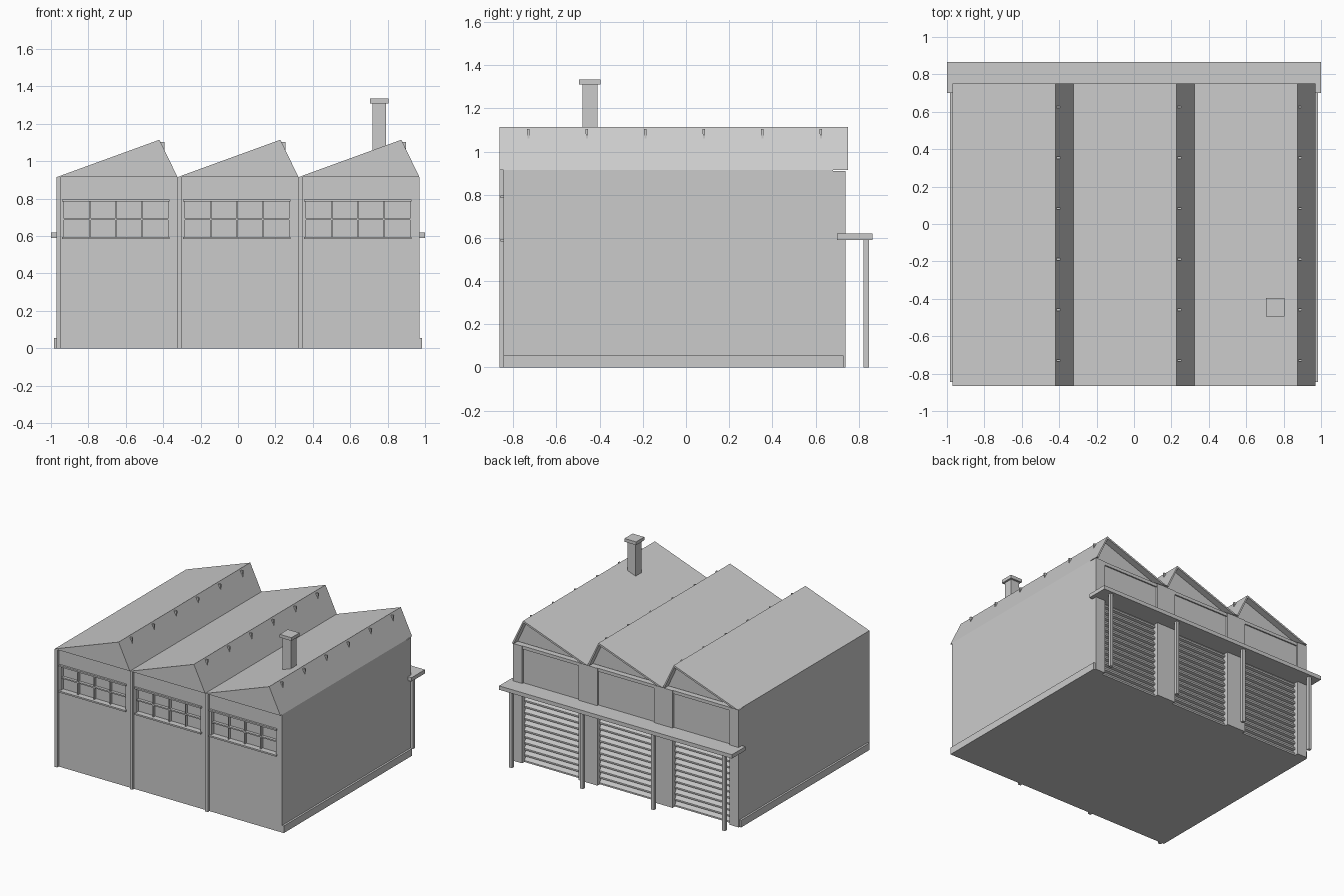
import bpy
import bmesh

cube = bpy.data.objects.get("Cube")
if cube:
    bpy.data.objects.remove(cube, do_unlink=True)

# Single plain grey
grey = bpy.data.materials.new("plain grey")
grey.use_nodes = True
colour = (0.6, 0.6, 0.6, 1)
grey.diffuse_color = colour
grey.node_tree.nodes["Principled BSDF"].inputs["Base Color"].default_value = colour


def finish(name, bm):
    bmesh.ops.recalc_face_normals(bm, faces=bm.faces[:])
    mesh = bpy.data.meshes.new(name)
    bm.to_mesh(mesh)
    bm.free()
    mesh.materials.append(grey)
    obj = bpy.data.objects.new(name, mesh)
    bpy.context.collection.objects.link(obj)
    return obj


def boxes(name, *spans):
    """One object made of boxes, each given as (x0, x1, y0, y1, z0, z1)."""
    bm = bmesh.new()
    for x0, x1, y0, y1, z0, z1 in spans:
        verts = bmesh.ops.create_cube(bm, size=1)["verts"]
        bmesh.ops.scale(bm, vec=(x1 - x0, y1 - y0, z1 - z0), verts=verts)
        bmesh.ops.translate(bm, vec=((x0 + x1) / 2, (y0 + y1) / 2, (z0 + z1) / 2), verts=verts)
    return finish(name, bm)


def prism(name, points, a, b, axis="y"):
    """Extrude a closed outline: (x, z) along y, or (y, z) along x."""
    bm = bmesh.new()
    if axis == "y":
        verts = [bm.verts.new((u, a, v)) for u, v in points]
        move = (0, b - a, 0)
    else:
        verts = [bm.verts.new((a, u, v)) for u, v in points]
        move = (b - a, 0, 0)
    face = bm.faces.new(verts)
    new = bmesh.ops.extrude_face_region(bm, geom=[face])["geom"]
    bmesh.ops.translate(bm, vec=move, verts=[g for g in new if isinstance(g, bmesh.types.BMVert)])
    return finish(name, bm)


HALF = 0.97                 # half width of the walls
PITCH = 2 * HALF / 3        # width of a bay
FRONT, BACK = -0.845, 0.74  # wall planes
GLASS, DOOR = -0.815, 0.68  # recessed planes
EAVE, PEAK = 0.915, 1.115
GABLE, ROOF_END = 0.70, 0.75
HEAD, SILL = 0.79, 0.59
DOOR_TOP = 0.61

# Main hall and the low plinths along its sides
boxes("hall_core", (-HALF, HALF, GLASS, DOOR, 0, EAVE))
for side, name in ((-1, "right_plinth"), (1, "left_plinth")):
    x0, x1 = sorted((side * (HALF - 0.01), side * 0.985))
    boxes(name, (x0, x1, FRONT, 0.73, 0, 0.055))

for i in range(3):
    s = -HALF + i * PITCH
    e = s + PITCH
    tag = f"_{i + 1}"

    # Front wall around the window opening
    w0, w1 = s + 0.04, s + 0.595
    boxes("front_wall" + tag,
          (s, e, FRONT, GLASS, 0, SILL), (s, e, FRONT, GLASS, HEAD, EAVE),
          (s, w0, FRONT, GLASS, SILL, HEAD), (w1, e, FRONT, GLASS, SILL, HEAD))
    boxes("front_pilaster" + tag, (s, s + 0.023, -0.865, FRONT, 0, EAVE))

    # Window ledges and glazing bars
    boxes("window_ledges" + tag,
          *[(w0 - 0.01, w1 + 0.01, -0.86, GLASS, z - 0.006, z + 0.006) for z in (SILL, HEAD)])
    step = (w1 - w0) / 4
    boxes("window_bars" + tag,
          (w0, w1, FRONT + 0.008, GLASS, 0.685, 0.695),
          *[(w0 + k * step - 0.004, w0 + k * step + 0.004, FRONT + 0.008, GLASS, SILL, HEAD)
            for k in (1, 2, 3)])

    # Sawtooth roof, closed at the front and overhanging the rear gable
    ridge = s + 0.55
    prism("roof" + tag, [(s, EAVE), (e, EAVE), (ridge, PEAK)], -0.865, GABLE)
    prism("rear_roof_edge" + tag,
          [(s, EAVE), (ridge, PEAK), (e, EAVE), (e - 0.015, EAVE),
           (ridge - 0.003, PEAK - 0.016), (s + 0.04, EAVE)], GABLE, ROOF_END)

    # Small lamps below the ridge
    lamps = []
    for k in range(6):
        y = -0.73 + k * 0.271
        lamps += [(ridge + 0.005, ridge + 0.026, y - 0.006, y + 0.006, 1.082, 1.104),
                  (ridge + 0.012, ridge + 0.026, y - 0.004, y + 0.004, 1.06, 1.082)]
    boxes("roof_lamps" + tag, *lamps)

    # Rear wall panel and head beam over the door
    d0, d1 = s + 0.08, e - 0.08
    boxes("rear_panel" + tag, (d0, d1, DOOR, 0.725, DOOR_TOP, EAVE - 0.01))
    boxes("rear_beam" + tag, (d0, d1, DOOR, 0.735, 0.885, 0.91))

    # Slatted roller door with a sawtooth section
    slats = 13
    h = DOOR_TOP / slats
    outline = [(DOOR - 0.01, 0)]
    for k in range(slats):
        outline += [(0.712, k * h), (0.712, k * h + 0.012), (0.69, (k + 1) * h - 0.004)]
    outline += [(0.69, DOOR_TOP), (DOOR - 0.01, DOOR_TOP)]
    prism("roller_door" + tag, outline, d0, d1, "x")

# Rear pilasters centred on the bay lines
for i in range(4):
    x = -HALF + i * PITCH
    boxes(f"rear_pilaster_{i + 1}",
          (max(x - 0.08, -HALF), min(x + 0.08, HALF), DOOR, BACK, 0, 0.91))

# Loading canopy and posts
boxes("canopy", (-1, 1, 0.70, 0.865, 0.59, 0.62))
for i in range(4):
    x = -0.915 + i * 0.61
    boxes(f"canopy_post_{i + 1}", (x - 0.012, x + 0.012, 0.823, 0.847, 0, 0.59))

# Chimney
boxes("chimney", (0.72, 0.79, -0.48, -0.41, 1.0, 1.31))
boxes("chimney_cap", (0.705, 0.805, -0.495, -0.395, 1.31, 1.335))
